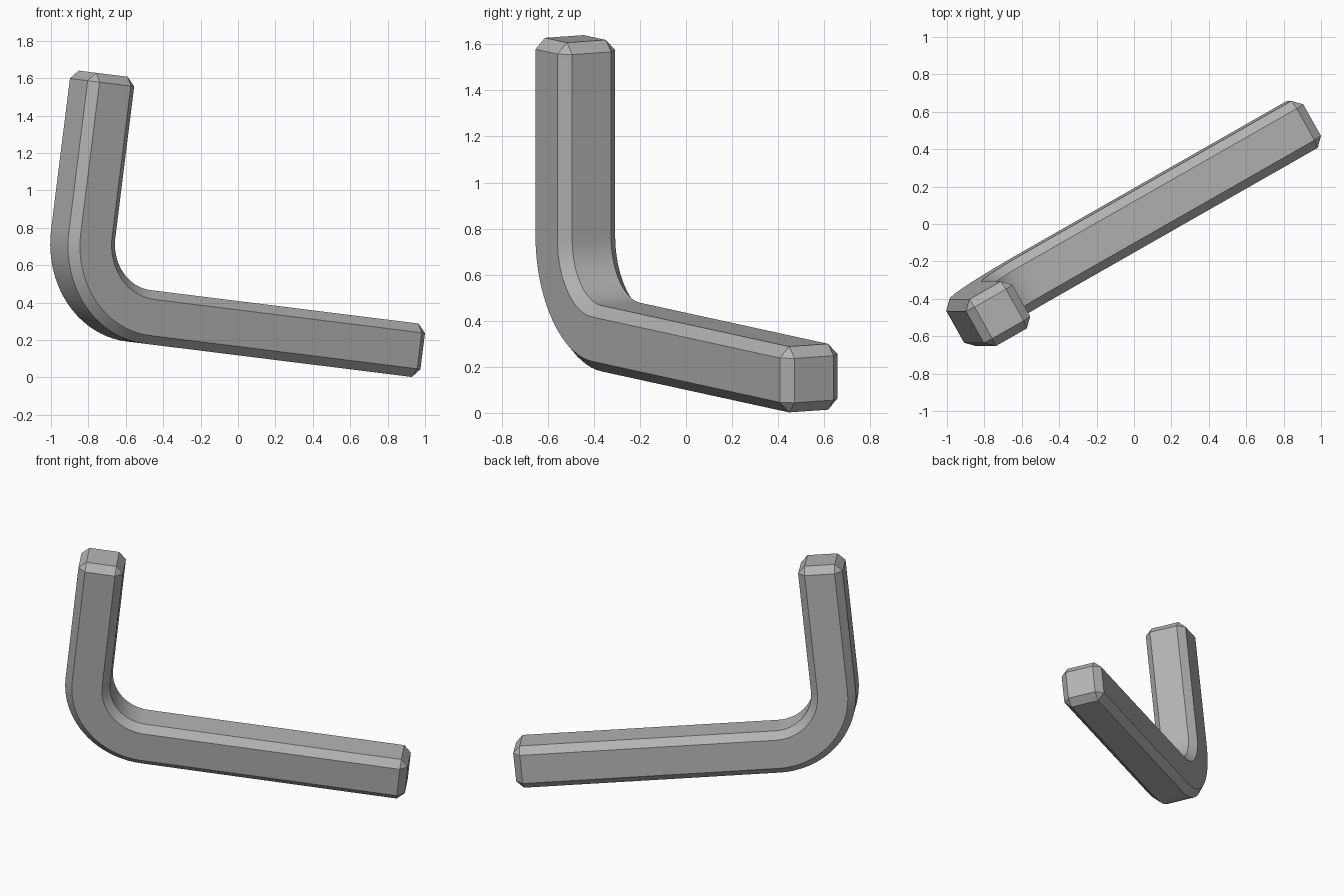
import bpy, bmesh
from math import sin, cos, pi, radians
from mathutils import Matrix, Vector

cube = bpy.data.objects.get("Cube")
if cube:
    bpy.data.objects.remove(cube, do_unlink=True)

HALF = 0.144      # half thickness of the square bar
CHAMFER = 0.047
BEND = 0.40       # centre-line bend radius
STEPS = 20
SHORT_X, LONG_Z, SIDE = -1.034, 0.261, 0.033
TOP, TIP = 1.522, 1.07

steel = bpy.data.materials.new("steel grey")
steel.use_nodes = True
grey = (0.45, 0.45, 0.45, 1)
steel.diffuse_color = grey
steel.node_tree.nodes["Principled BSDF"].inputs["Base Color"].default_value = grey

# Centre line: short arm down, round bend, long arm out; with inward normals
path = [(Vector((SHORT_X, SIDE, TOP)), Vector((1, 0, 0)))]
centre = Vector((SHORT_X + BEND, SIDE, LONG_Z + BEND))
for i in range(STEPS + 1):
    a = pi / 2 * i / STEPS
    inward = Vector((cos(a), 0, sin(a)))
    path.append((centre - inward * BEND, inward))
path.append((Vector((TIP, SIDE, LONG_Z)), Vector((0, 0, 1))))

# Sweep a square section along the centre line
bm = bmesh.new()
across = Vector((0, 1, 0))
rings = []
for point, inward in path:
    rings.append([bm.verts.new(point + HALF * (inward * u + across * v))
                  for u, v in ((-1, -1), (1, -1), (1, 1), (-1, 1))])
for r, s in zip(rings, rings[1:]):
    for k in range(4):
        n = (k + 1) % 4
        bm.faces.new((r[k], r[n], s[n], s[k]))
bm.faces.new(rings[0])
bm.faces.new(rings[-1])
bmesh.ops.recalc_face_normals(bm, faces=bm.faces)

# Chamfer every hard edge
hard = [e for e in bm.edges if e.calc_face_angle() > 1]
bmesh.ops.bevel(bm, geom=hard, offset=CHAMFER, offset_type='OFFSET',
                segments=1, profile=0.5, affect='EDGES', clamp_overlap=False)

# Turn and tilt the whole bar
bm.transform(Matrix.Rotation(radians(7.1), 4, 'Y') @ Matrix.Rotation(radians(29.5), 4, 'Z'))

mesh = bpy.data.meshes.new("bent_bar")
bm.to_mesh(mesh)
bm.free()
mesh.materials.append(steel)
bar = bpy.data.objects.new("bent_bar", mesh)
bpy.context.collection.objects.link(bar)
bpy.ops.object.select_all(action='DESELECT')
bar.select_set(True)
bpy.context.view_layer.objects.active = bar
bpy.ops.object.shade_smooth_by_angle(angle=radians(25))
